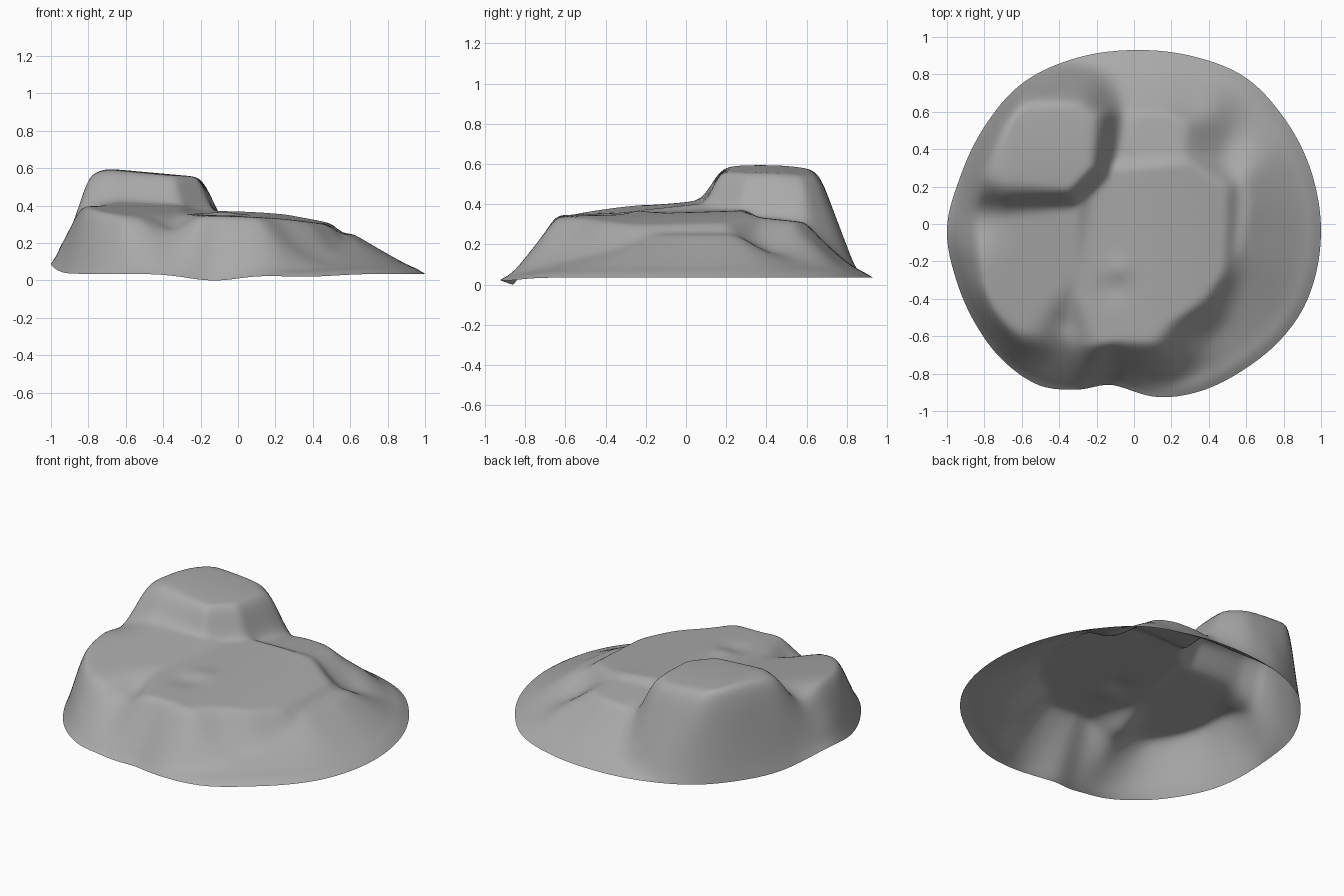
import bpy, bmesh, math
from mathutils import Vector

cube = bpy.data.objects.get("Cube")
if cube:
    bpy.data.objects.remove(cube, do_unlink=True)

SEGMENTS, RINGS = 180, 84

# Footprint of the rock, counterclockwise
RIM = [(1, -.03), (.97, .2), (.8, .57), (.6, .78), (.3, .9), (0, .93), (-.3, .89), (-.6, .75),
       (-.8, .52), (-.93, .25), (-1, -.03), (-.95, -.3), (-.85, -.53), (-.7, -.73), (-.5, -.865),
       (-.3, -.885), (-.12, -.86), (.13, -.925), (.35, -.895), (.6, -.77), (.8, -.6), (.92, -.42)]
RIM_POLAR = sorted((math.atan2(y, x) % math.tau, math.hypot(x, y)) for x, y in RIM)


def rim_radius(angle):
    # Smooth interpolation of the footprint radius
    pts, n = RIM_POLAR, len(RIM_POLAR)
    angle %= math.tau
    i = max((k for k in range(n) if pts[k][0] <= angle), default=-1)
    a0, a1 = pts[i][0], pts[(i + 1) % n][0]
    t = ((angle - a0) % math.tau) / ((a1 - a0) % math.tau)
    p0, p1, p2, p3 = (pts[(i + k) % n][1] for k in (-1, 0, 1, 2))
    return p1 + .5 * t * (p2 - p0 + t * (2 * p0 - 5 * p1 + 4 * p2 - p3
                                         + t * (3 * (p1 - p2) + p3 - p0)))


def bump(x, y, cx, cy, size):
    return math.exp(-((x - cx) ** 2 + (y - cy) ** 2) / size ** 2)


def rim_height(x, y):
    return .035 + .055 * bump(x, y, -1, 0, .25) - .035 * bump(x, y, -.13, -.87, .2) \
        - .015 * bump(x, y, .35, -.88, .25)


def distance_outside(p, outline):
    # Distance from a point to a plateau, zero inside it
    inside, best = False, 9.0
    for a, b in zip(outline, outline[1:] + outline[:1]):
        a, b = Vector(a), Vector(b)
        edge = b - a
        t = max(0, min(1, (p - a).dot(edge) / edge.length_squared))
        best = min(best, (p - a - edge * t).length)
        if (a.y > p.y) != (b.y > p.y) and p.x < a.x + edge.x * (p.y - a.y) / edge.y:
            inside = not inside
    return 0 if inside else best


# Each terrace: outline, top height rule, reach of its slope, slope curve
TERRACES = [
    # main shelf
    ([(-.23, -.645), (.13, -.64), (.22, -.52), (.38, -.41), (.49, -.25), (.51, .2), (.3, .33),
      (-.1, .3), (-.3, .1), (-.3, -.4)],
     lambda x, y: .36 + .03 * y - .03 * x - .18 * max(x, 0) ** 2, .26, 1.1),
    # left shelf
    ([(-.85, .2), (-.86, .05), (-.82, -.35), (-.74, -.5), (-.6, -.62), (-.51, -.61),
      (-.45, -.48), (-.32, -.3), (-.28, .2), (-.5, .4)],
     lambda x, y: .405 + .11 * y - .06 * (x + .5) - .1 * bump(x, y, -.9, .05, .14), .5, 1.0),
    # back shelf
    ([(-.1, .3), (.26, .3), (.29, .53), (.2, .59), (-.05, .6)],
     lambda x, y: .345 - .1 * (y - .25), .6, 1.25),
    # right shoulder
    ([(.45, -.2), (.57, -.15), (.62, .1), (.6, .26), (.5, .25)],
     lambda x, y: .25, .6, 1.05),
    # upper block
    ([(-.815, .24), (-.79, .18), (-.68, .16), (-.34, .165), (-.21, .3), (-.175, .58),
      (-.27, .65), (-.6, .68), (-.71, .52)],
     lambda x, y: .553 - .09 * (x + .2) - .2 * (y - .38) ** 2
     - .4 * max(-.7 - x, 0), .2, .9),
]


def height(x, y, gap):
    low = rim_height(x, y)
    total = math.exp((low + .12 * gap) / .012)
    for outline, top, reach, curve in TERRACES:
        d = distance_outside(Vector((x, y)), outline)
        t = min(1, max(d / (d + gap + 1e-6), d / reach))
        total += math.exp((low + (top(x, y) - low) * (1 - t) ** curve) / .012)
    z = .012 * math.log(total)
    # Knobs and hollows
    z += .035 * bump(x, y, .35, -.69, .1) + .025 * bump(x, y, -.37, -.62, .06)
    z += .015 * bump(x, y, -.08, -.25, .07) - .015 * bump(x, y, -.12, -.34, .08)
    z += .03 * bump(x, y, .43, .65, .1) - .03 * bump(x, y, -.1, .62, .08)
    z -= .025 * bump(x, y, .5, .42, .1)
    return low + (z - low) * min(1, gap / .04)


# Open rock shell on a polar grid
bm = bmesh.new()
center = bm.verts.new((0, 0, height(0, 0, 1)))
rings = []
for r in range(1, RINGS + 1):
    ring = []
    for s in range(SEGMENTS):
        a = math.tau * s / SEGMENTS
        edge = rim_radius(a)
        rad = edge * r / RINGS
        x, y = rad * math.cos(a), rad * math.sin(a)
        ring.append(bm.verts.new((x, y, height(x, y, edge - rad))))
    rings.append(ring)
for s in range(SEGMENTS):
    n = (s + 1) % SEGMENTS
    bm.faces.new((center, rings[0][s], rings[0][n]))
    for inner, outer in zip(rings, rings[1:]):
        bm.faces.new((inner[s], outer[s], outer[n], inner[n]))

# Weathering: soften heights, keeping the rim
inner_verts = [v for v in bm.verts if not v.is_boundary]
for _ in range(12):
    bmesh.ops.smooth_vert(bm, verts=inner_verts, factor=.5, use_axis_z=True)

mesh = bpy.data.meshes.new("rock")
bm.to_mesh(mesh)
bm.free()
rock = bpy.data.objects.new("rock", mesh)
bpy.context.collection.objects.link(rock)
mesh.polygons.foreach_set("use_smooth", [True] * len(mesh.polygons))

stone = bpy.data.materials.new("stone grey")
stone.use_nodes = True
color = (.4, .4, .4, 1)
stone.diffuse_color = color
stone.node_tree.nodes["Principled BSDF"].inputs["Base Color"].default_value = color
mesh.materials.append(stone)
